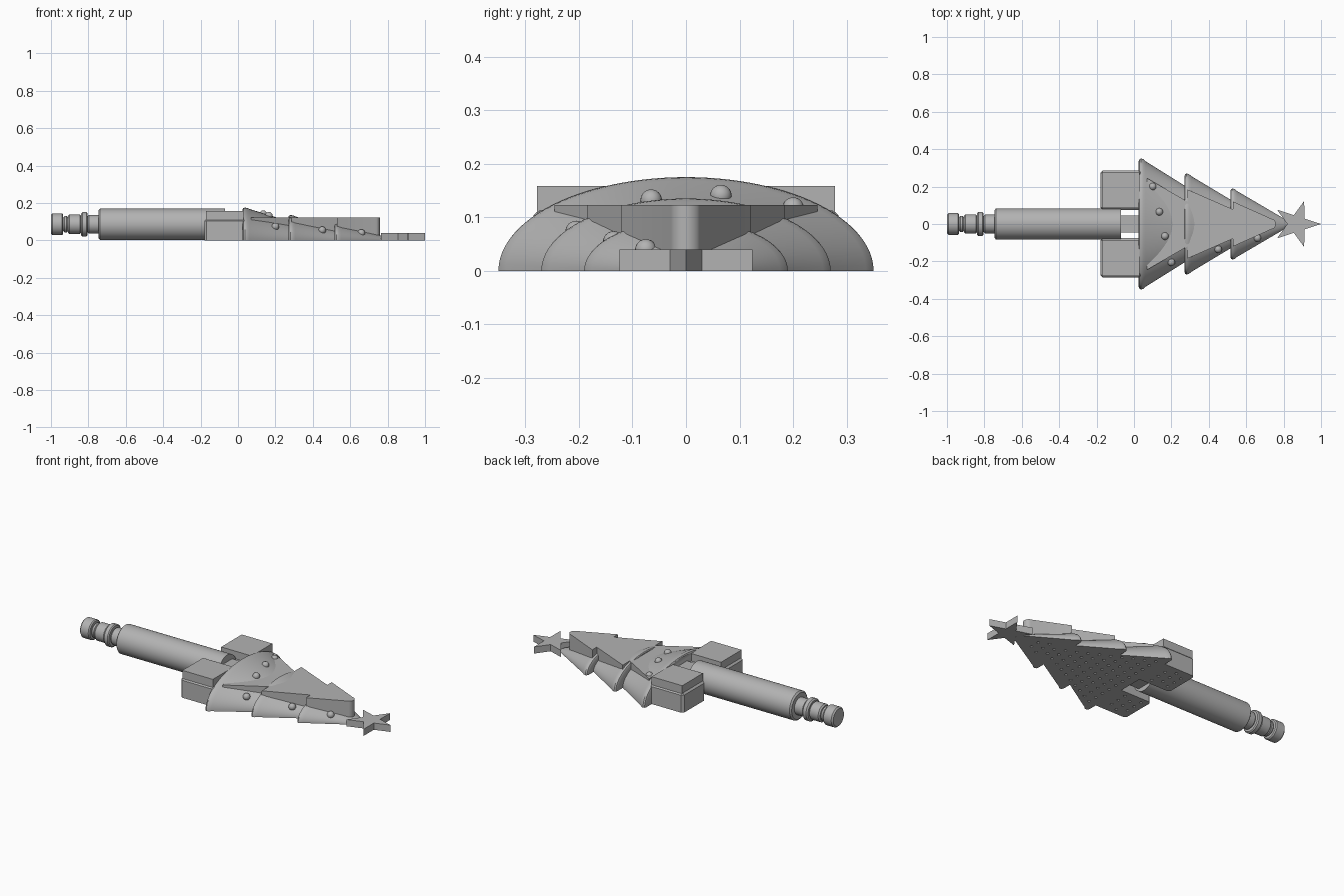
import bpy, bmesh, math
from mathutils import Matrix, Vector

if bpy.data.objects.get("Cube"):
    bpy.data.objects.remove(bpy.data.objects["Cube"])

grey = bpy.data.materials.new("plain grey")
grey.use_nodes = True
COLOR = (0.45, 0.45, 0.45, 1)
grey.diffuse_color = COLOR
grey.node_tree.nodes["Principled BSDF"].inputs["Base Color"].default_value = COLOR


def finish(bm, name, smooth=True):
    bmesh.ops.recalc_face_normals(bm, faces=bm.faces)
    mesh = bpy.data.meshes.new(name)
    bm.to_mesh(mesh)
    bm.free()
    ob = bpy.data.objects.new(name, mesh)
    bpy.context.collection.objects.link(ob)
    mesh.materials.append(grey)
    if smooth:
        bpy.ops.object.select_all(action='DESELECT')
        ob.select_set(True)
        bpy.context.view_layer.objects.active = ob
        bpy.ops.object.shade_smooth_by_angle(angle=math.radians(35))
    return ob


def sweep(name, profile, z=0, height=1, arc=2 * math.pi, steps=64):
    """Turn an (x, radius) profile about the x axis, capping both ends."""
    bm = bmesh.new()
    closed = arc > 6
    count = steps if closed else steps + 1
    rings = []
    for x, r in profile:
        angles = [arc * i / steps for i in range(count)]
        rings.append([bm.verts.new((x, r * math.cos(a), z + r * height * math.sin(a)))
                      for a in angles])
    for a, b in zip(rings, rings[1:]):
        for i in range(count if closed else count - 1):
            j = (i + 1) % count
            bm.faces.new((a[i], a[j], b[j], b[i]))
        if not closed:
            bm.faces.new((a[-1], a[0], b[0], b[-1]))
    bm.faces.new(rings[0])
    bm.faces.new(rings[-1])
    return finish(bm, name)


def prism(name, outline, z0, z1):
    bm = bmesh.new()
    base = bm.faces.new([bm.verts.new((x, y, z0)) for x, y in outline])
    top = bmesh.ops.extrude_face_region(bm, geom=[base])["geom"]
    bmesh.ops.translate(bm, vec=(0, 0, z1 - z0),
                        verts=[v for v in top if isinstance(v, bmesh.types.BMVert)])
    return finish(bm, name)


def box(name, x, y, z, bevel=0):
    bm = bmesh.new()
    size = [b - a for a, b in (x, y, z)]
    mid = [(a + b) / 2 for a, b in (x, y, z)]
    bmesh.ops.create_cube(bm, size=1, matrix=Matrix.Translation(mid) @ Matrix.Diagonal((*size, 1)))
    if bevel:
        edges = [e for e in bm.edges if max(v.co.z for v in e.verts) > z[0] + 0.001]
        bmesh.ops.bevel(bm, geom=edges, offset=bevel, segments=1, affect='EDGES')
    return finish(bm, name, False)


# Three flared tiers with rounded rims, flat underneath
tiers = [(0.025, 0.35, 0.285, 0.205), (0.27, 0.27, 0.53, 0.13), (0.515, 0.19, 0.80, 0.03)]
profile = []
for x, r, end, end_r in tiers:
    profile += [(x, r - 0.015), (x + 0.004, r - 0.004), (x + 0.012, r),
                (x + 0.024, r - 0.003), (x + 0.036, r - 0.014)]
    if end < 0.7:
        profile.append((end - 0.014, end_r))
    else:
        profile += [(end, end_r), (end + 0.015, 0.012)]
tree = sweep("tree_body", profile, height=0.5, arc=math.pi, steps=48)

# Flat raised tree panel with a rounded tip
side = [(0.07, 0.245), (0.285, 0.12), (0.285, 0.185), (0.53, 0.078), (0.53, 0.12), (0.735, 0.028)]
tip = [(0.728 + 0.03 * math.cos(a), 0.03 * math.sin(a))
       for a in [math.radians(60 - 15 * i) for i in range(9)]]
prism("tree_panel", side + tip + [(x, -y) for x, y in reversed(side)], 0.025, 0.123)

# Star at the tree tip
star = []
for i in range(10):
    r = 0.05 if i % 2 else 0.13
    star.append((0.87 + r * math.cos(i * math.pi / 5), r * math.sin(i * math.pi / 5)))
prism("star", star, 0, 0.04)

# Blocks either side of the handle, each with a top plate
blocks = []
for label, s in (("left", 1), ("right", -1)):
    ys = sorted((s * 0.075, s * 0.285))
    blocks.append(box(label + "_block", (-0.18, 0.04), ys, (0, 0.115), 0.012))
    ys = sorted((s * 0.085, s * 0.278))
    box(label + "_block_plate", (-0.17, 0.03), ys, (0.10, 0.158))

# Small round holes on the underside
bm = bmesh.new()
for i in range(16):
    for j in range(-5, 6):
        x = -0.14 + i * 0.055
        y = (j + 0.5 * (i % 2)) * 0.055
        on_block = x < 0 and 0.09 < abs(y) < 0.26
        on_tree = x > 0.07 and abs(y) < 0.32 - 0.42 * x
        if on_block or on_tree:
            bmesh.ops.create_cone(bm, cap_ends=True, segments=10, radius1=0.008, radius2=0.008,
                                  depth=0.02, matrix=Matrix.Translation((x, y, 0)))
cutter = finish(bm, "hole_cutter", False)
cutter.hide_render = True
cutter.hide_viewport = True
for ob in [tree] + blocks:
    cut = ob.modifiers.new("holes", 'BOOLEAN')
    cut.object = cutter
    cut.solver = 'EXACT'

# Handle, its link to the tree, and the stepped connector
sweep("handle", [(-0.745, 0.075), (-0.737, 0.084), (-0.07, 0.084)], z=0.086)
box("handle_link", (-0.10, 0.04), (-0.045, 0.045), (0.03, 0.13))
steps = [(-1.0, -0.935, 0.058), (-0.935, -0.91, 0.044), (-0.91, -0.84, 0.052),
         (-0.84, -0.805, 0.065), (-0.805, -0.73, 0.05)]
stem = []
for a, b, r in steps:
    stem += [(a, r - 0.008), (a + 0.008, r), (b - 0.006, r), (b, r - 0.006)]
sweep("connector", stem, z=0.086, steps=40)

# Round ornaments sitting on the tiers
for n, (x, y) in enumerate([(0.10, 0.20), (0.135, 0.065), (0.165, -0.065), (0.20, -0.205),
                            (0.29, -0.11), (0.45, -0.135), (0.66, -0.075)]):
    r = 0.05
    for start, r0, end, r1 in tiers:
        if x >= start + 0.02:
            r = r0 + (r1 - r0) * (x - start) / (end - start)
    z = 0.5 * math.sqrt(max(r * r - y * y, 0.002))
    bm = bmesh.new()
    bmesh.ops.create_uvsphere(bm, u_segments=20, v_segments=12, radius=0.02,
                              matrix=Matrix.Translation((x, y, z)))
    finish(bm, "ornament_%d" % (n + 1))
